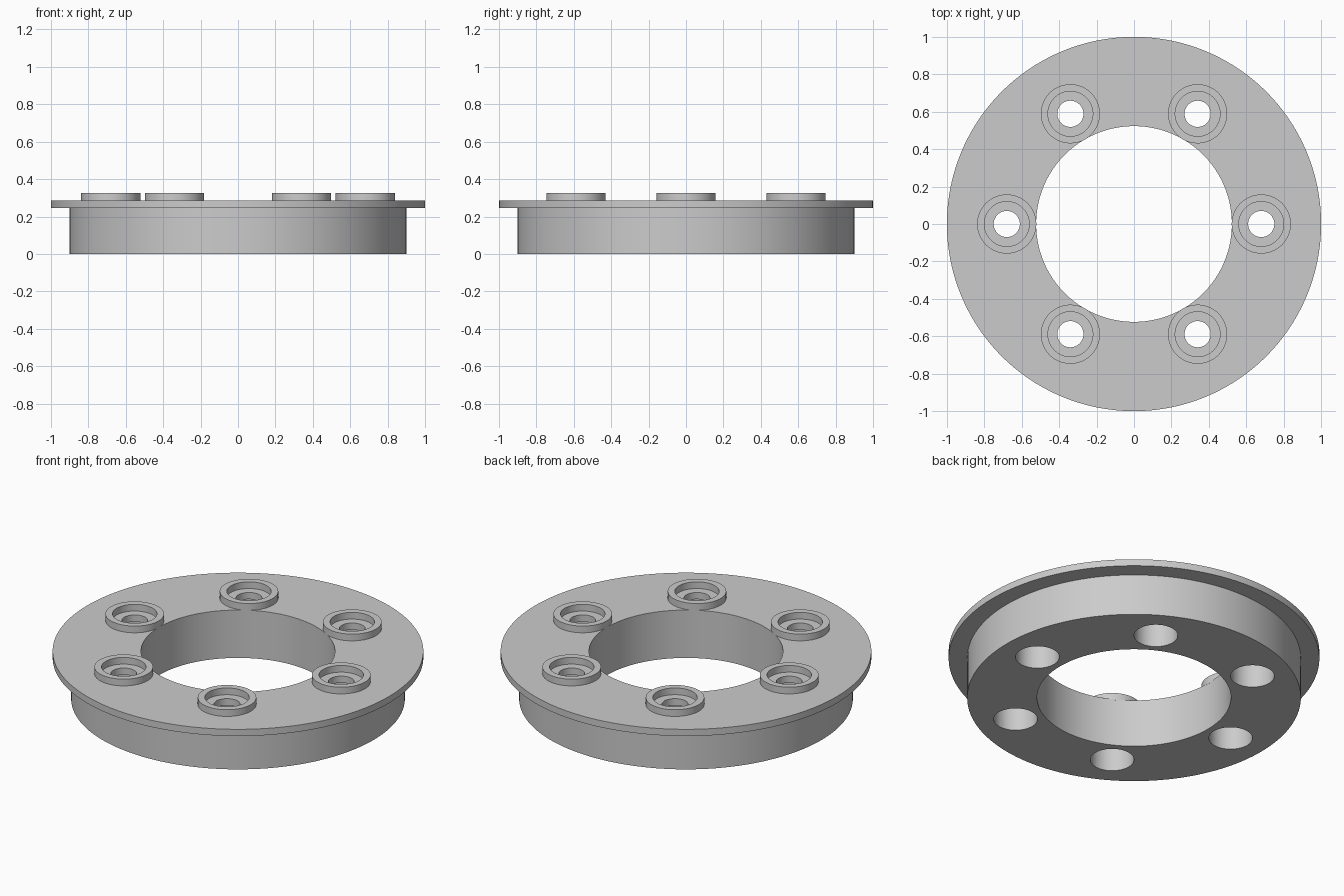
import bpy, bmesh, math

cube = bpy.data.objects.get("Cube")
if cube:
    bpy.data.objects.remove(cube, do_unlink=True)

BOLTS, BOLT_RADIUS = 6, 0.68
FLANGE_BOTTOM, FLANGE_TOP, BOSS_TOP = 0.245, 0.285, 0.325

grey = bpy.data.materials.new("plain grey")
grey.use_nodes = True
colour = (0.6, 0.6, 0.6, 1)
grey.diffuse_color = colour
grey.node_tree.nodes["Principled BSDF"].inputs["Base Color"].default_value = colour


def lathe(name, profile, segments, location=(0, 0, 0)):
    """Revolve a closed (radius, height) profile around z."""
    bm = bmesh.new()
    rings = []
    for i in range(segments):
        a = math.tau * i / segments
        rings.append([bm.verts.new((r * math.cos(a), r * math.sin(a), z)) for r, z in profile])
    n = len(profile)
    for i in range(segments):
        here, after = rings[i], rings[(i + 1) % segments]
        for j in range(n):
            k = (j + 1) % n
            if profile[j][0] or profile[k][0]:
                bm.faces.new((here[j], after[j], after[k], here[k]))
    bmesh.ops.remove_doubles(bm, verts=bm.verts, dist=1e-5)
    bmesh.ops.recalc_face_normals(bm, faces=bm.faces)
    mesh = bpy.data.meshes.new(name)
    bm.to_mesh(mesh)
    bm.free()
    mesh.materials.append(grey)
    obj = bpy.data.objects.new(name, mesh)
    obj.location = location
    bpy.context.collection.objects.link(obj)
    return obj


def smooth(obj):
    bpy.ops.object.select_all(action="DESELECT")
    obj.select_set(True)
    bpy.context.view_layer.objects.active = obj
    bpy.ops.object.shade_smooth_by_angle(angle=math.radians(30))


# Main ring with its thin overhanging flange
body = lathe("flanged_ring", [
    (0.523, 0), (0.9, 0), (0.9, FLANGE_BOTTOM), (1, FLANGE_BOTTOM),
    (1, FLANGE_TOP), (0.523, FLANGE_TOP)], 160)

# Stepped bolt holes: wide from below, narrow through the flange
for i in range(BOLTS):
    a = math.tau * i / BOLTS
    spot = (BOLT_RADIUS * math.cos(a), BOLT_RADIUS * math.sin(a), 0)
    cutter = lathe("hole_cutter", [
        (0, -0.1), (0.118, -0.1), (0.118, FLANGE_BOTTOM),
        (0.07, FLANGE_BOTTOM), (0.07, 0.4), (0, 0.4)], 48, spot)
    cutter.hide_render = True
    bpy.context.view_layer.objects.active = body
    cut = body.modifiers.new("bolt_hole", "BOOLEAN")
    cut.operation, cut.solver, cut.object = "DIFFERENCE", "EXACT", cutter
    bpy.ops.object.modifier_apply(modifier=cut.name)
    bpy.data.objects.remove(cutter, do_unlink=True)

    # Raised collar around the hole
    collar = lathe(f"bolt_collar_{i + 1}", [
        (0.12, FLANGE_TOP - 0.005), (0.158, FLANGE_TOP - 0.005),
        (0.158, BOSS_TOP), (0.12, BOSS_TOP)], 64, spot)
    smooth(collar)

smooth(body)
